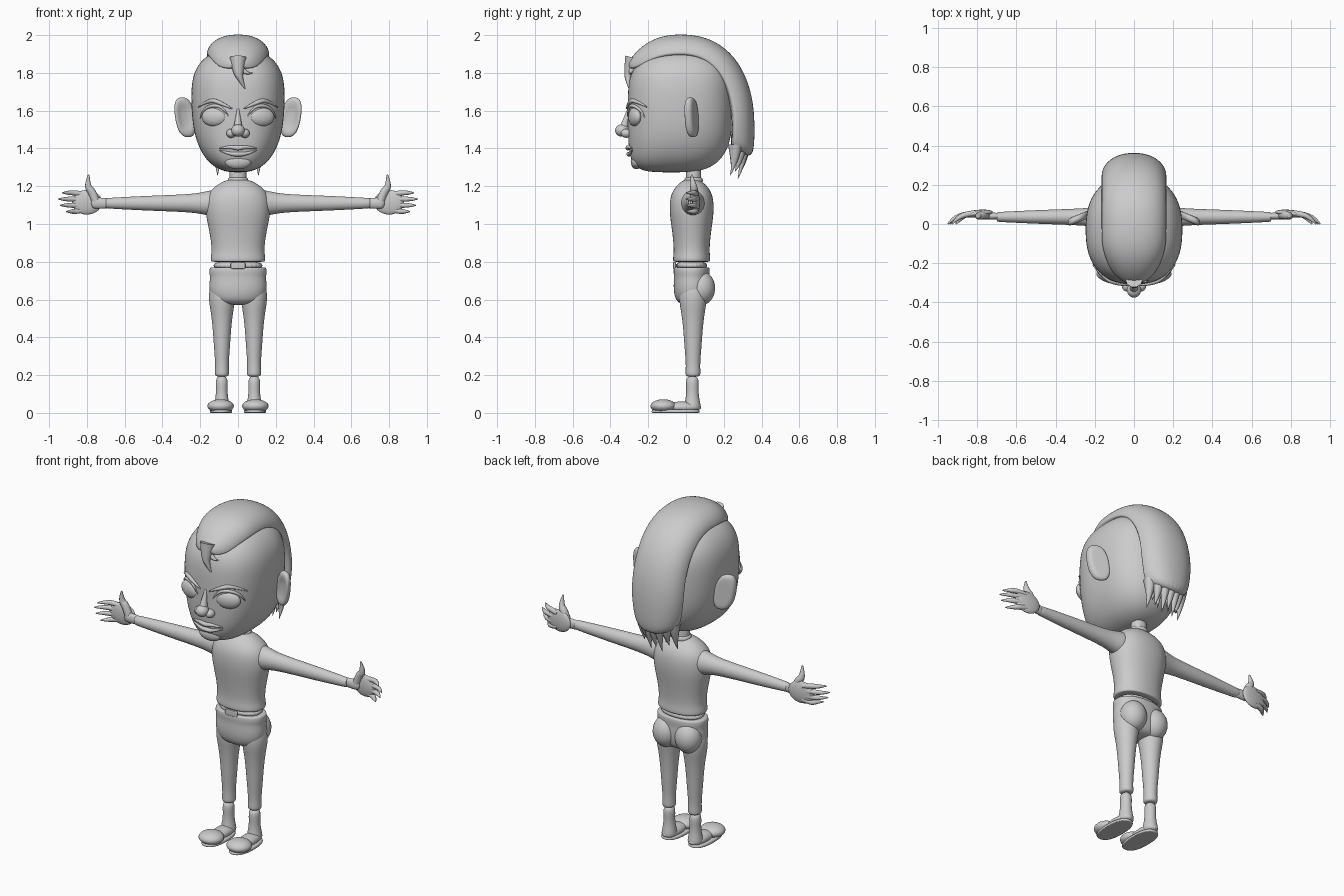
import bpy, bmesh
from math import cos, sin, pi, copysign
from mathutils import Vector, Matrix
from mathutils.bvhtree import BVHTree

cube = bpy.data.objects.get("Cube")
if cube:
    bpy.data.objects.remove(cube)

clay = bpy.data.materials.new("light grey")
clay.use_nodes = True
clay.diffuse_color = (.6, .6, .6, 1)
for node in clay.node_tree.nodes:
    if node.type == "BSDF_PRINCIPLED":
        node.inputs["Base Color"].default_value = clay.diffuse_color


def finish(name, mesh, mirror=False, subdivide=False):
    """Link a mesh as a smooth grey part, optionally mirrored left to right."""
    mesh.materials.clear()
    mesh.materials.append(clay)
    mesh.shade_smooth()
    part = bpy.data.objects.new(name, mesh)
    bpy.context.collection.objects.link(part)
    if mirror:
        part.modifiers.new("Mirror", "MIRROR").use_mirror_merge = False
    if subdivide:
        modifier = part.modifiers.new("Subdivision", "SUBSURF")
        modifier.levels = modifier.render_levels = 2
    return part


def from_bmesh(name, bm, mirror, subdivide):
    mesh = bpy.data.meshes.new(name)
    bm.to_mesh(mesh)
    bm.free()
    return finish(name, mesh, mirror, subdivide)


def oval(angle, power):
    """Point on a unit superellipse; a higher power is squarer."""
    return [copysign(abs(c) ** (2 / power), c) for c in (cos(angle), sin(angle))]


def skin(name, rows, mirror=False):
    """Bridge closed rows of points and cap both ends."""
    bm = bmesh.new()
    rings = [[bm.verts.new(point) for point in row] for row in rows]
    for lower, upper in zip(rings, rings[1:]):
        for i in range(len(lower)):
            bm.faces.new((lower[i - 1], lower[i], upper[i], upper[i - 1]))
    bm.faces.new(rings[0])
    bm.faces.new(rings[-1])
    bmesh.ops.recalc_face_normals(bm, faces=bm.faces)
    return from_bmesh(name, bm, mirror, True)


def ring(axis, position, centre, radii, power, sides=24):
    row = []
    for i in range(sides):
        across = oval(2 * pi * i / sides, power)
        point = [c + r * a for c, r, a in zip(centre, radii, across)]
        point.insert("xyz".index(axis), position)
        row.append(point)
    return row


def limb(name, axis, centre, aspect, profile, power=2, mirror=False):
    """Straight lofted part; the profile holds (position, radius) pairs."""
    rows = [ring(axis, t, centre, (r, r * aspect), power) for t, r in profile]
    return skin(name, rows, mirror)


def pointed(t):
    return max(1 - t, .03)


def spindle(t):
    return max(sin(pi * t), .2)


def blunt(t):
    return max(1 - t ** 4, .2)


def tube(name, points, radius, shape, mirror=False):
    """Round strand along a smooth path, its thickness following a shape rule."""
    curve = bpy.data.curves.new(name, "CURVE")
    curve.dimensions = "3D"
    curve.bevel_depth = radius
    curve.bevel_resolution = 3
    curve.use_fill_caps = True
    spline = curve.splines.new("NURBS")
    last = len(points) - 1
    spline.points.add(last)
    for i, point in enumerate(points):
        spline.points[i].co = (*point, 1)
        spline.points[i].radius = shape(i / last)
    spline.order_u = 3
    spline.use_endpoint_u = True
    spline.resolution_u = 6
    path = bpy.data.objects.new(name + " path", curve)
    bpy.context.collection.objects.link(path)
    graph = bpy.context.evaluated_depsgraph_get()
    mesh = bpy.data.meshes.new_from_object(path.evaluated_get(graph))
    bpy.data.objects.remove(path)
    return finish(name, mesh, mirror)


def ball(name, centre, size, turn=0, mirror=False):
    bm = bmesh.new()
    place = Matrix.Translation(centre) @ Matrix.Rotation(turn, 4, "Z") @ Matrix.Diagonal((*size, 1))
    bmesh.ops.create_uvsphere(bm, u_segments=28, v_segments=18, radius=1, matrix=place)
    return from_bmesh(name, bm, mirror, False)


# Head: an egg from the front, squarer at the jaw from the side
rows = []
for i in range(13):
    width, rise = oval(pi * (i - 6) / 13, 2.5)
    depth = width if rise > 0 else (1 - rise ** 4) ** .25
    z = 1.68 + rise * (.25 if rise > 0 else .41)
    forward = .03 + .05 * min(rise, 0) ** 4
    rows.append(ring("z", z, (0, -forward), (.25 * width, .28 * depth), 2.4, 32))
head = skin("head", rows)
bpy.context.view_layer.update()
surface = BVHTree.FromObject(head, bpy.context.evaluated_depsgraph_get())


def on_face(x, z, lift=0):
    hit = surface.ray_cast(Vector((x, -1, z)), Vector((0, 1, 0)))[0]
    return (x, hit.y - lift, z)


def face_strand(name, points, radius, mirror=False):
    tube(name, [on_face(x, z, radius / 2) for x, z in points], radius, spindle, mirror)


# Face
ball("eye", on_face(.125, 1.567, -.012), (.07, .03, .05), .3, True)
face_strand("eyelid", [(.05, 1.57), (.08, 1.62), (.14, 1.63), (.19, 1.6), (.2, 1.56)], .01, True)
face_strand("eyebrow", [(.03, 1.61), (.09, 1.64), (.15, 1.66), (.21, 1.62)], .014, True)
tube("nose_bridge", [on_face(0, 1.48, .03), on_face(0, 1.55, .01), on_face(0, 1.64, -.01)],
     .03, pointed)
ball("nose_tip", on_face(0, 1.495, .03), (.036, .038, .033))
ball("nostril", on_face(.036, 1.48, .01), (.026, .03, .024), 0, True)
face_strand("upper_lip", [(-.1, 1.4), (-.04, 1.41), (0, 1.4), (.04, 1.41), (.1, 1.4)], .014)
face_strand("lower_lip", [(-.1, 1.39), (-.04, 1.37), (0, 1.37), (.04, 1.37), (.1, 1.39)], .014)
ball("chin", on_face(0, 1.33, -.02), (.07, .03, .04))

# Ears: dished plates, leaning outward and turned a little backward
ear = limb("ear", "y", (.28, 1.565), 2,
           [(.05, .03), (.05, .05), (.03, .055), (.01, .05), (.01, .035), (.02, .02)], 2.5, True)
for vertex in ear.data.vertices:
    vertex.co.x += .15 * (vertex.co.z - 1.565)
    vertex.co.y += .4 * (.28 - vertex.co.x)

# Hair strip: swept from the brow over the crown to the nape
rows = []
for i in range(16):
    along, up = oval(2.44 - .18 * i, 2.3)
    ridge_y = along * (.36 if along < 0 else .395) - .03
    ridge_z = 1.5 + .506 * up
    edge_y = along * (.34 if along < 0 else .27) - .03
    edge_z = 1.5 + .385 * up
    if along < 0:
        edge_z = max(edge_z, 1.82)
    width = .168 * min(1, (ridge_y + .32) / .2) ** .35 + .25 * min(0, ridge_z - 1.5)
    row = []
    for j in range(17):
        side, bulge = oval(pi * j / 16, 2.2)
        bulge = max(bulge, 0)
        row.append((width * side, edge_y + (ridge_y - edge_y) * bulge,
                    edge_z + (ridge_z - edge_z) * bulge))
    rows.append(row)
skin("hair", rows)

# Ragged hair ends and the forelock
for i in range(7):
    x = (i - 3) * .036
    y = .31 - 4 * x * x
    tip = 1.23 + .03 * (i % 2) + abs(x) / 4
    tube("hair_end", [(x, y, 1.42), (x, y, 1.33), (x, y - .03, tip)], .035, pointed)
    tube("inner_hair_end", [(x, .25, 1.42), (x, .25, 1.36), (x, .24, tip + .04)], .03, pointed)
tube("forelock", [(0, -.28, 1.88), (0, -.3, 1.81), (.01, -.31, 1.77), (.04, -.3, 1.71)],
     .045, pointed)
tube("small_lock", [(.01, -.28, 1.83), (.04, -.3, 1.79), (.08, -.29, 1.8)], .02, pointed)

# Neck and shirt
limb("neck", "z", (0, .04), .9, [(1.18, .05), (1.24, .045), (1.33, .045)])
limb("collar", "z", (0, .04), .9, [(1.21, .06), (1.24, .055), (1.25, .045)])
limb("shirt", "z", (0, .03), .68,
     [(.8, .13), (.8, .145), (.82, .147), (.86, .138), (.95, .15), (1.05, .173),
      (1.12, .173), (1.17, .155), (1.21, .11), (1.24, .05)], 2.2)
limb("sleeve", "x", (.036, 1.11), 1.1,
     [(.1, .07), (.16, .06), (.22, .046), (.35, .04), (.5, .035), (.64, .028), (.7, .025),
      (.7, .02)], mirror=True)

# Hands
limb("wrist", "x", (.04, 1.11), 1.6, [(.67, .017), (.72, .018), (.78, .02)], mirror=True)
ball("palm", (.8, .053, 1.115), (.08, .019, .065), -.1, True)
fingers = {"index_finger": .93, "middle_finger": .95, "ring_finger": .94, "little_finger": .91}
for i, (name, tip) in enumerate(fingers.items()):
    z = 1.165 - .033 * i
    path = [(.81, .055, 1.12 + .8 * (z - 1.12)), (.86, .05, z), (tip - .03, .03, z), (tip, 0, z)]
    tube(name, path, .015, blunt, True)
tube("thumb", [(.75, .045, 1.11), (.77, .045, 1.17), (.8, .04, 1.2), (.79, .03, 1.26)],
     .023, blunt, True)

# Belt and buckle
limb("belt", "z", (0, .03), .63, [(.75, .138), (.81, .138)], 2.2)
limb("buckle", "y", (0, .78), .45, [(-.05, .04), (-.067, .04), (-.07, .035)], 6)

# Trousers
limb("hips", "z", (0, .03), .63,
     [(.77, .14), (.77, .152), (.74, .154), (.72, .148), (.66, .156), (.6, .14), (.57, .09)], 2.2)
ball("buttock", (.073, .08, .66), (.076, .074, .09), 0, True)
limb("trouser_leg", "z", (.085, .037), 1.06,
     [(.7, .065), (.6, .072), (.54, .06), (.45, .049), (.35, .043), (.26, .035),
      (.21, .038), (.19, .036)], mirror=True)

# Boots: shaft, instep, bulging toe and flat sole
limb("boot_shaft", "z", (.086, .034), 1.06,
     [(.2, .036), (.12, .029), (.07, .035), (.04, .042), (.01, .042)], mirror=True)
ball("boot_instep", (.088, -.02, .03), (.046, .1, .03), 0, True)
ball("boot_toe", (.092, -.12, .036), (.07, .068, .036), 0, True)
limb("boot_sole", "z", (.09, -.055), 2.15,
     [(0, .055), (0, .06), (.016, .06), (.02, .05)], 2.4, True)
